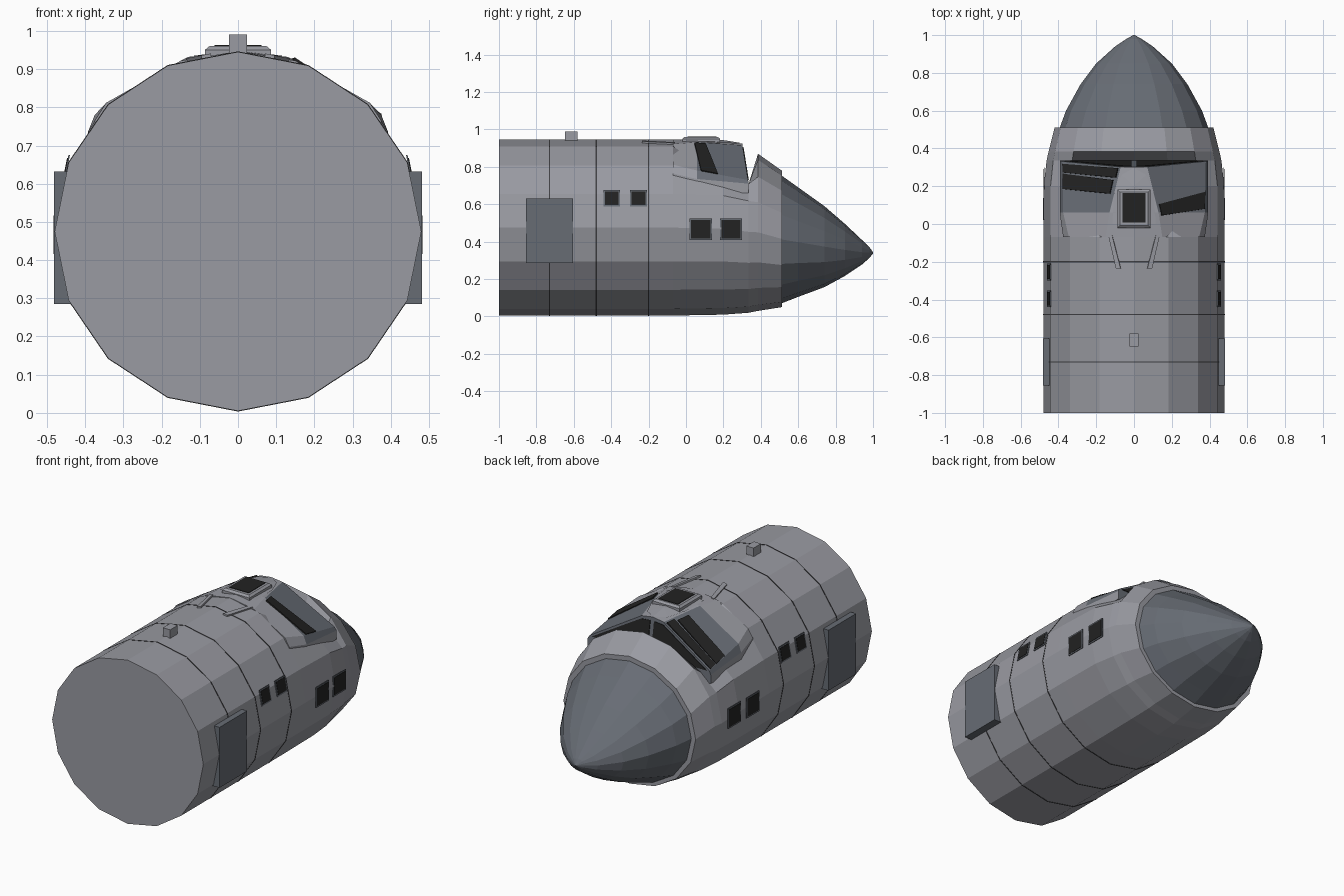
import bpy, math
from mathutils import Vector

if "Cube" in bpy.data.objects:
    bpy.data.objects.remove(bpy.data.objects["Cube"])


def material(name, rgb):
    m = bpy.data.materials.new(name)
    m.diffuse_color = (*rgb, 1)
    m.use_nodes = True
    m.node_tree.nodes["Principled BSDF"].inputs["Base Color"].default_value = m.diffuse_color
    return m


HULL = material("hull grey", (0.32, 0.325, 0.36))
DARK = material("slate grey", (0.135, 0.15, 0.175))
GLASS = material("black glass", (0.016, 0.016, 0.016))
SEAM = material("seam grey", (0.05, 0.05, 0.055))


def make(name, verts, faces, *mats):
    me = bpy.data.meshes.new(name)
    me.from_pydata(verts, [], faces)
    for m in mats:
        me.materials.append(m)
    ob = bpy.data.objects.new(name, me)
    bpy.context.collection.objects.link(ob)
    return ob


def ring(y, hw, top, bot, cap=9, n=16):
    c, h = (top + bot) / 2, (top - bot) / 2
    return [(hw * math.sin(k * math.tau / n), y,
             min(cap, c + h * math.cos(k * math.tau / n))) for k in range(n)]


def loft(name, rings, mats, closed=True, caps=True):
    n = len(rings[0])
    verts = [v for r in rings for v in r]
    faces = [(i * n + k, i * n + (k + 1) % n, (i + 1) * n + (k + 1) % n, (i + 1) * n + k)
             for i in range(len(rings) - 1) for k in range(n if closed else n - 1)]
    if caps:
        faces += [tuple(reversed(range(n))), tuple(range(len(verts) - n, len(verts)))]
    return make(name, verts, faces, *mats)


def plate(name, corners, mat, out, thick=0.006):
    """Thin slab lying on a quad, raised towards the direction out."""
    p = [Vector(c) for c in corners]
    nrm = (p[2] - p[0]).cross(p[3] - p[1]).normalized()
    if nrm.dot(Vector(out)) < 0:
        p.reverse()
        nrm.negate()
    n = len(p)
    verts = [v - nrm * 0.002 for v in p] + [v + nrm * (thick - 0.002) for v in p]
    faces = [tuple(reversed(range(n))), tuple(range(n, 2 * n))]
    faces += [(k, (k + 1) % n, n + (k + 1) % n, n + k) for k in range(n)]
    return make(name, verts, faces, mat)


# Main hull, with the groove in front of the windshield
loft("hull", [ring(-1, .48, .945, .005), ring(-.07, .48, .945, .005),
              ring(.2, .478, .93, .01, .74), ring(.335, .463, .885, .02, .71),
              ring(.385, .452, .87, .03), ring(.512, .42, .78, .05)], [HULL])

# Nose cone
loft("nose_cone", [ring(.505, .395, .758, .068), ring(.6, .36, .69, .105),
                   ring(.74, .283, .59, .157), ring(.85, .2, .495, .217),
                   ring(.94, .1, .41, .277), ring(.98, .04, .372, .312),
                   ring(1, .004, .343, .337)], [DARK])

# Panel seams around the hull
for y in (-.73, -.48, -.2):
    loft("hull_seam", [ring(y - .003, .4815, .9465, .0035),
                       ring(y + .003, .4815, .9465, .0035)], [SEAM])

# Cockpit canopy: half sections mirrored across the middle
SECTIONS = [(-.07, [(.375, .70), (.375, .765), (.345, .812), (.15, .922)], .947),
            (.06, [(.393, .66), (.393, .735), (.375, .78), (.13, .932)], .946),
            (.335, [(.392, .66), (.392, .71), (.38, .73), (.07, .915)], .925)]


def front_y(y, z):
    return y - max(0, z - .71) * .16 if y > .3 else y


rings = []
for y, half, top in SECTIONS:
    pts = [(-x, z) for x, z in half] + [(0, top)] + [(x, z) for x, z in reversed(half)]
    rings.append([(x, front_y(y, z), z) for x, z in pts])
canopy = loft("cockpit_canopy", rings, [HULL, DARK])
for p in canopy.data.polygons:
    # window surrounds and windshield are slate
    if p.center.y > .1 and (abs(p.center.x) > .15 or p.normal.y > .8) and p.center.z > .7:
        p.material_index = 1


def canopy_point(side, y, t):
    """Point on the sloping canopy side; t runs from lower to upper edge."""
    f = (y - .06) / .255
    lo = Vector((.375 + .005 * f, y, .78 - .05 * f))
    hi = Vector((.13 - .06 * f, y, .932 - .017 * f))
    p = lo.lerp(hi, t)
    return (side * p.x, p.y, p.z)


def canopy_window(side, outer, inner, t1):
    c = [canopy_point(side, outer[0], .01), canopy_point(side, outer[1], .01),
         canopy_point(side, inner[1], t1), canopy_point(side, inner[0], t1)]
    plate("canopy_window", c, GLASS, (side, 0, 1), .008)


canopy_window(-1, (.272, .318), (.245, .295), .97)
canopy_window(-1, (.185, .266), (.16, .232), .93)
canopy_window(1, (.08, .17), (.045, .105), .95)

# Windshield panes
for s in (-1, 1):
    pane = [(.012, .905), (.07, .9), (.365, .728), (.012, .728)]
    plate("windshield_pane", [(s * x, front_y(.335, z), z) for x, z in pane],
          GLASS, (0, 1, 0))

# Rounded roof cowl in front of the hatch, tapering towards the windshield
cowl = [(-.115, .0, .935), (-.105, .16, .932), (-.065, .26, .925), (0, .297, .927),
        (.065, .26, .925), (.105, .16, .932), (.115, .0, .935)]
mid = [(0, .0, .95), (0, .2, .943)]
make("roof_cowl", cowl + mid, [(0, 7, 8, 1), (1, 8, 2), (2, 8, 3), (3, 8, 4), (4, 8, 5),
                               (5, 8, 7, 6)], HULL)

# Roof hatch with its window
def rect(hx, y0, y1, z):
    return [(-hx, y0, z), (hx, y0, z), (hx, y1, z), (-hx, y1, z)]


loft("roof_hatch", [rect(.087, -.02, .182, .925), rect(.087, -.02, .182, .95),
                    rect(.075, -.008, .17, .96)], [HULL])
plate("hatch_window", rect(.062, .008, .163, .96), GLASS, (0, 0, 1), .005)

# Antenna block
loft("antenna_block", [rect(.023, -.648, -.58, .93), rect(.023, -.648, -.58, .99)], [HULL])

for s in (-1, 1):
    # Low roof fins behind the canopy
    plate("roof_fin", [(s * .135, -.06, .921), (s * .115, -.06, .925),
                       (s * .07, -.235, .934), (s * .095, -.235, .929)],
          HULL, (0, 0, 1), .009)
    # Side door
    loft("side_door", [[(s * x, y, z) for y, z in
                        ((-.855, .285), (-.605, .285), (-.605, .632), (-.855, .632))]
                       for x in ((.42, .4815) if s > 0 else (.4815, .42))], [DARK])
    # Side windows: y range, z range, x at the lower and upper edge
    for y0, y1, z0, z1, xa, xb in ((.02, .138, .408, .525, .479, .479),
                                   (.183, .3, .408, .525, .475, .475),
                                   (-.44, -.352, .588, .675, .459, .442),
                                   (-.3, -.208, .588, .675, .459, .442)):
        def pane(g):
            k = g * (xa - xb) / (z1 - z0)
            return [(s * (xa - k), y0 + g, z0 + g), (s * (xa - k), y1 - g, z0 + g),
                    (s * (xb + k), y1 - g, z1 - g), (s * (xb + k), y0 + g, z1 - g)]
        plate("side_window_frame", pane(0), DARK, (s, 0, 0), .004)
        plate("side_window", pane(.008), GLASS, (s, 0, 0), .006)
